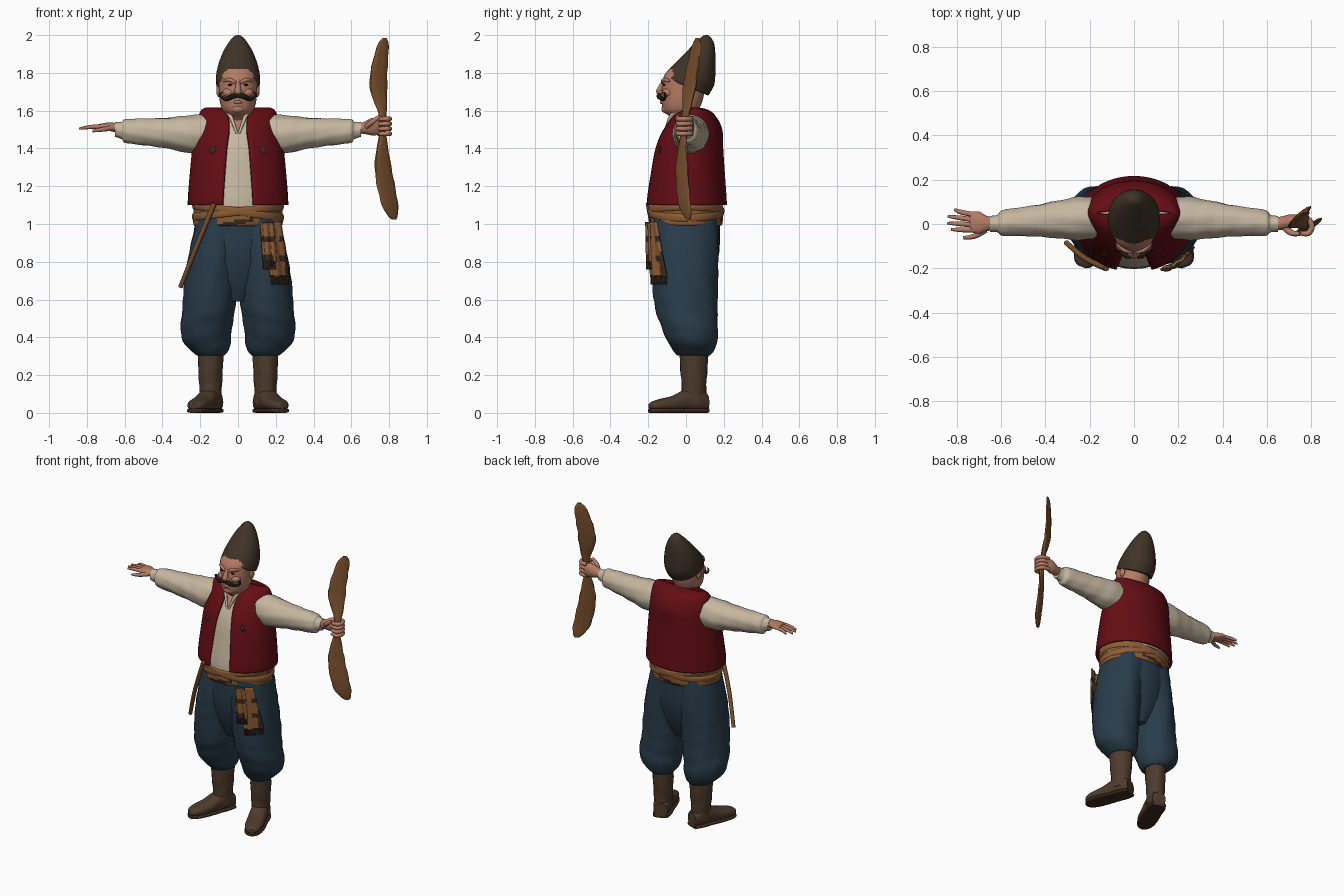
import bpy, bmesh
from math import sin, cos, pi, asin, radians, copysign
from mathutils import Matrix, Vector

old = bpy.data.objects.get("Cube")
if old:
    bpy.data.objects.remove(old, do_unlink=True)


def material(name, r, g, b):
    m = bpy.data.materials.new(name)
    m.use_nodes = True
    m.diffuse_color = (r, g, b, 1)
    m.node_tree.nodes["Principled BSDF"].inputs["Base Color"].default_value = (r, g, b, 1)
    return m


felt = material("dark brown felt", .05, .033, .02)
red = material("deep red cloth", .125, .004, .007)
linen = material("cream linen", .56, .47, .35)
blue = material("navy cloth", .022, .045, .068)
leather = material("brown leather", .075, .043, .025)
wood = material("wood", .2, .083, .027)
ochre = material("ochre cloth", .27, .11, .035)
dark = material("dark brown cloth", .045, .022, .013)
skin = material("skin", .46, .2, .13)
hair = material("black hair", .014, .009, .007)
parts = []


def finish(name, mesh, mats, mirror=False, rule=None, thick=0):
    """Link a mesh, colour it and add its modifiers."""
    ob = bpy.data.objects.new(name, mesh)
    bpy.context.collection.objects.link(ob)
    mesh.materials.clear()
    for m in mats if isinstance(mats, (list, tuple)) else [mats]:
        mesh.materials.append(m)
    if rule:
        for p in mesh.polygons:
            p.material_index = int(rule(p.center))
    if thick:
        s = ob.modifiers.new("thickness", 'SOLIDIFY')
        s.thickness, s.offset = thick, 0
    if mirror:
        ob.modifiers.new("mirror", 'MIRROR')
    parts.append(ob)
    return ob


def bake(bm, name, mats, **kw):
    bmesh.ops.recalc_face_normals(bm, faces=bm.faces)
    mesh = bpy.data.meshes.new(name)
    bm.to_mesh(mesh)
    bm.free()
    return finish(name, mesh, mats, **kw)


def smooth(rows, steps=4):
    """Catmull-Rom interpolation through rows of numbers."""
    out, last = [], len(rows) - 1
    for i in range(last):
        a, b, c, d = (rows[min(max(k, 0), last)] for k in (i - 1, i, i + 1, i + 2))
        for s in range(steps):
            t = s / steps
            out.append([q + t / 2 * (r - p + t * (2*p - 5*q + 4*r - s4 + t * (3*q - p - 3*r + s4)))
                        for p, q, r, s4 in zip(a, b, c, d)])
    return out + [list(rows[-1])]


def loft(name, axis, rows, mats, n=32, power=1, fold=0, xf=None, **kw):
    """Rows: position, centre u, centre v, radius u, radius v, optional half gap at the front."""
    bm, rings, gapped = bmesh.new(), [], len(rows[0]) > 5
    for row in smooth(rows):
        pos, cu, cv, ru, rv = row[:5]
        g = asin(min(.95, max(0, row[5]) / ru)) if gapped else 0
        ring = []
        for i in range(n + gapped):
            a = g + (2 * pi - 2 * g) * i / n
            k = 1 + fold * sin(5 * a + 37 * pos) * sin(3 * a - 23 * pos)
            u = cu + k * ru * copysign(abs(sin(a)) ** power, sin(a))
            v = cv - k * rv * copysign(abs(cos(a)) ** power, cos(a))
            co = Vector({'x': (pos, u, v), 'y': (u, pos, v), 'z': (u, v, pos)}[axis])
            ring.append(bm.verts.new(xf @ co if xf else co))
        rings.append(ring)
    for p, q in zip(rings, rings[1:]):
        for i in range(n):
            j = (i + 1) % len(p)
            bm.faces.new((p[i], p[j], q[j], q[i]))
    if not gapped:
        bm.faces.new(rings[0])
        bm.faces.new(rings[-1])
    return bake(bm, name, mats, **kw)


def tube(name, pts, mat, **kw):
    """Round tube through points of x, y, z, radius."""
    cu = bpy.data.curves.new(name, 'CURVE')
    cu.dimensions, cu.bevel_depth, cu.bevel_resolution, cu.use_fill_caps = '3D', 1, 3, True
    path = smooth(pts)
    sp = cu.splines.new('POLY')
    sp.points.add(len(path) - 1)
    for p, (x, y, z, r) in zip(sp.points, path):
        p.co, p.radius = (x, y, z, 1), r
    tmp = bpy.data.objects.new(name + "_path", cu)
    bpy.context.collection.objects.link(tmp)
    mesh = bpy.data.meshes.new_from_object(tmp.evaluated_get(bpy.context.evaluated_depsgraph_get()))
    bpy.data.objects.remove(tmp)
    return finish(name, mesh, mat, **kw)


def ball(name, at, size, mat, **kw):
    bm = bmesh.new()
    bmesh.ops.create_uvsphere(bm, u_segments=20, v_segments=12, radius=1,
                              matrix=Matrix.Translation(at) @ Matrix.Diagonal((*size, 1)))
    return bake(bm, name, mat, **kw)


# Boots, turned outward
turn = Matrix.Translation((.145, .042, 0)) @ Matrix.Rotation(radians(21), 4, 'Z')
foot = [(.07, 0, .055, .045, .045), (.02, 0, .07, .056, .062), (-.05, 0, .066, .055, .056),
        (-.12, 0, .05, .058, .04), (-.19, 0, .043, .055, .031), (-.235, 0, .038, .04, .022),
        (-.252, 0, .036, .018, .012)]
loft("boot_feet", 'y', foot, leather, power=.8, xf=turn, mirror=True)
loft("boot_soles", 'y', [(y, 0, .012, r * 1.06, .012) for y, _, _, r, _ in foot], dark,
     power=.6, xf=turn, mirror=True)
loft("boot_shafts", 'z', [(.05, 0, 0, .058, .066), (.13, 0, 0, .058, .066), (.22, 0, 0, .064, .073),
                          (.34, 0, 0, .068, .078)], leather, fold=.04, xf=turn, mirror=True)

# Baggy trousers
loft("trouser_legs", 'z', [(1.03, .1, 0, .12, .17), (.85, .125, -.005, .135, .178),
                           (.7, .142, -.005, .14, .173), (.55, .155, .002, .14, .165),
                           (.45, .168, .02, .138, .15), (.38, .165, .034, .128, .134),
                           (.33, .15, .04, .1, .108), (.305, .145, .04, .075, .085)],
     blue, fold=.025, mirror=True)
loft("trouser_seat", 'z', [(1.03, 0, 0, .226, .18), (.85, 0, 0, .23, .176),
                           (.7, 0, 0, .17, .14), (.59, 0, 0, .06, .09)], blue)

# Waist sash with dark woven streaks
loft("sash", 'z', [(.99, 0, 0, .222, .182), (1.0, 0, 0, .235, .193), (1.05, 0, 0, .236, .195),
                   (1.1, 0, 0, .232, .192), (1.15, 0, 0, .222, .188)], [ochre, dark], n=72, fold=.015,
     rule=lambda c: sin(95 * c.z - 16 * c.x) > .55 and sin(17 * c.x + 2) > -.3)
for k, tilt in enumerate((-.14, .12)):
    slope = Matrix(((1, 0, 0, 0), (0, 1, 0, 0), (tilt, 0, 1, 0), (0, 0, 0, 1)))
    loft("sash_wrap_%d" % k, 'z', [(z, 0, 0, .225 + b, .185 + b) for z, b in
                                   ((1.04, 0), (1.05, .015), (1.08, .017), (1.09, 0))], ochre, xf=slope)

# Hanging sash end in two layers, with fringe
def drape(x, lift):
    return -.2 - lift + 4.5 * (x - .12) ** 2


for name, left, right, top, low, lean, lift in (("sash_end_long", .13, .225, 1.01, .72, .045, 0),
                                                ("sash_end_short", .12, .185, 1.01, .8, .015, .008)):
    bm = bmesh.new()
    bmesh.ops.create_grid(bm, x_segments=14, y_segments=28, size=.5)
    for v in bm.verts:
        s, t = v.co.x + .5, .5 - v.co.y
        x = left + s * (right - left) + t * lean
        v.co = (x, drape(x, lift) + .005 * sin(s * 12), top + (low - top) * t)
    bake(bm, name, [ochre, dark], thick=.012,
         rule=lambda c: sin(62 * c.z + 1) > .5 and sin(70 * c.x) < .6 or c.x > .245)
    for i in range(9):
        x = left + lean + (right - left) * (i + .5) / 9
        y = drape(x, lift)
        tube(name + "_fringe_%d" % i, [(x, y, low + .01, .006), (x + .003 * sin(i * 2), y, low - .04, .005)], dark)

# Shirt body, sleeves and collar
body = [(1.1, 0, 0, .26, .21, .078), (1.15, 0, 0, .258, .207, .077), (1.25, 0, .005, .25, .195, .07),
        (1.4, 0, .015, .235, .175, .058), (1.5, 0, .035, .217, .15, .045), (1.57, 0, .045, .202, .105, .05),
        (1.6, 0, .05, .188, .06, .06), (1.61, 0, .05, .165, .01, .06)]
loft("shirt_body", 'z', [(z - .008, x, y, rx * .93, ry * .94) for z, x, y, rx, ry, _ in body],
     [linen, skin], n=72, rule=lambda c: c.y < 0 and abs(c.x) < (c.z - 1.47) * .5)
loft("sleeves", 'x', [(.14, .03, 1.48, .09, .1), (.25, .025, 1.475, .096, .1), (.35, .02, 1.48, .084, .085),
                      (.45, .014, 1.485, .071, .075), (.55, .008, 1.49, .062, .067),
                      (.6, .004, 1.492, .055, .062), (.615, .002, 1.495, .04, .045),
                      (.65, 0, 1.5, .036, .038)], linen, fold=.04, mirror=True)
tube("collar", [(.062, .02, 1.61, .01), (.056, -.05, 1.595, .011), (.035, -.085, 1.56, .01),
                (.006, -.112, 1.48, .006)], linen, mirror=True)

# Open waistcoat with round ornaments
loft("waistcoat", 'z', body, red, n=56, thick=.014)
ball("waistcoat_ornaments", (.13, -.139, 1.39), (.021, .008, .021), dark, mirror=True)

# Head and face
loft("head", 'z', [(1.5, 0, .02, .06, .06), (1.555, 0, .005, .066, .072), (1.585, 0, -.022, .07, .085),
                   (1.61, 0, -.026, .086, .097), (1.66, 0, -.02, .098, .11), (1.72, 0, -.014, .102, .114),
                   (1.78, 0, -.005, .104, .113), (1.82, 0, .01, .09, .1)], skin)
tube("nose", [(0, -.118, 1.755, .01), (0, -.135, 1.72, .015), (0, -.14, 1.7, .019), (0, -.135, 1.685, .01)], skin)
ball("nostrils", (.015, -.135, 1.697), (.012, .014, .01), skin, mirror=True)
ball("cheeks", (.048, -.095, 1.695), (.034, .03, .025), skin, mirror=True)
ball("chin", (0, -.1, 1.61), (.038, .03, .026), skin)
ball("ears", (.103, .005, 1.705), (.012, .022, .032), skin, mirror=True)
ball("eyes", (.04, -.115, 1.737), (.014, .008, .006), hair, mirror=True)
tube("brow_ridges", [(.012, -.126, 1.748, .008), (.045, -.117, 1.763, .01), (.078, -.085, 1.757, .006)],
     skin, mirror=True)
tube("lower_lip", [(-.028, -.118, 1.646, .004), (0, -.13, 1.645, .009), (.028, -.118, 1.646, .004)], skin)
tube("moustache", [(0, -.14, 1.68, .01), (.032, -.142, 1.675, .014), (.062, -.122, 1.66, .01),
                   (.088, -.11, 1.672, .007), (.094, -.112, 1.69, .005), (.082, -.118, 1.697, .003)],
     hair, mirror=True)

# Tall felt hat, rim sloping down to the back
shear = Matrix(((1, 0, 0, 0), (0, 1, 0, 0), (0, -.4, 1, 0), (0, 0, 0, 1)))
loft("hat", 'z', [(1.727, 0, .004, .11, .113), (1.745, 0, .008, .116, .119), (1.8, 0, .036, .116, .114),
                  (1.87, 0, .064, .104, .092), (1.95, 0, .092, .077, .064), (2.01, 0, .111, .045, .039),
                  (2.035, 0, .115, .024, .022), (2.046, 0, .115, .004, .004)], felt, xf=shear)

# Open right hand
loft("right_palm", 'x', [(-.61, 0, 1.5, .028, .026), (-.66, .002, 1.512, .033, .024),
                         (-.7, .006, 1.516, .05, .02), (-.74, .01, 1.514, .046, .014)], skin)
for i, (spread, reach) in enumerate(((.065, .81), (.035, .84), (.004, .842), (-.025, .825))):
    root = .042 - i * .023
    tube("right_finger_%d" % i, [(-.725, root, 1.515, .011), (-.78, (root + spread) / 2, 1.514, .011),
                                 (-reach, spread, 1.505, .006)], skin)
tube("right_thumb", [(-.67, -.025, 1.508, .015), (-.72, -.055, 1.5, .012), (-.77, -.062, 1.492, .007)], skin)

# Left fist around the blade grip
loft("left_palm", 'x', [(.61, 0, 1.5, .028, .028), (.66, .003, 1.508, .03, .03),
                        (.71, .012, 1.515, .032, .046), (.755, .022, 1.517, .016, .044)], skin)
for i in range(4):
    z = 1.478 + i * .026
    tube("left_finger_%d" % i, [(.74, .027, z, .013), (.785, .022, z, .013), (.803, -.012, z, .013),
                                (.785, -.042, z, .013), (.745, -.04, z, .01)], skin)
tube("left_thumb", [(.68, -.015, 1.515, .015), (.71, -.04, 1.54, .014), (.75, -.045, 1.57, .009)], skin)

# Two-bladed wooden paddle held upright
angle = Matrix.Translation((.765, 0, 0)) @ Matrix.Rotation(radians(36), 4, 'Z')
loft("paddle", 'z', [(1.985, .044, .042, .012, .006), (1.94, .034, .044, .038, .01), (1.8, .002, .036, .054, .012),
                     (1.7, -.007, .024, .052, .012), (1.6, 0, .003, .028, .014), (1.52, -.006, -.008, .017, .015),
                     (1.45, -.008, -.012, .024, .014), (1.35, -.012, -.016, .046, .012),
                     (1.25, -.004, -.022, .055, .012), (1.12, .022, -.029, .054, .011),
                     (1.05, .046, -.026, .036, .009), (1.025, .057, -.024, .014, .006)],
     wood, power=.9, fold=.08, xf=angle)

# Walking stick tucked into the sash
tube("stick", [(-.125, -.2, 1.11, .014), (-.22, -.155, .88, .013), (-.305, -.085, .665, .012)], wood)

# Smooth shading that keeps hard rims
bpy.ops.object.select_all(action='DESELECT')
for ob in parts:
    ob.select_set(True)
bpy.context.view_layer.objects.active = parts[0]
bpy.ops.object.shade_smooth_by_angle(angle=radians(42))
